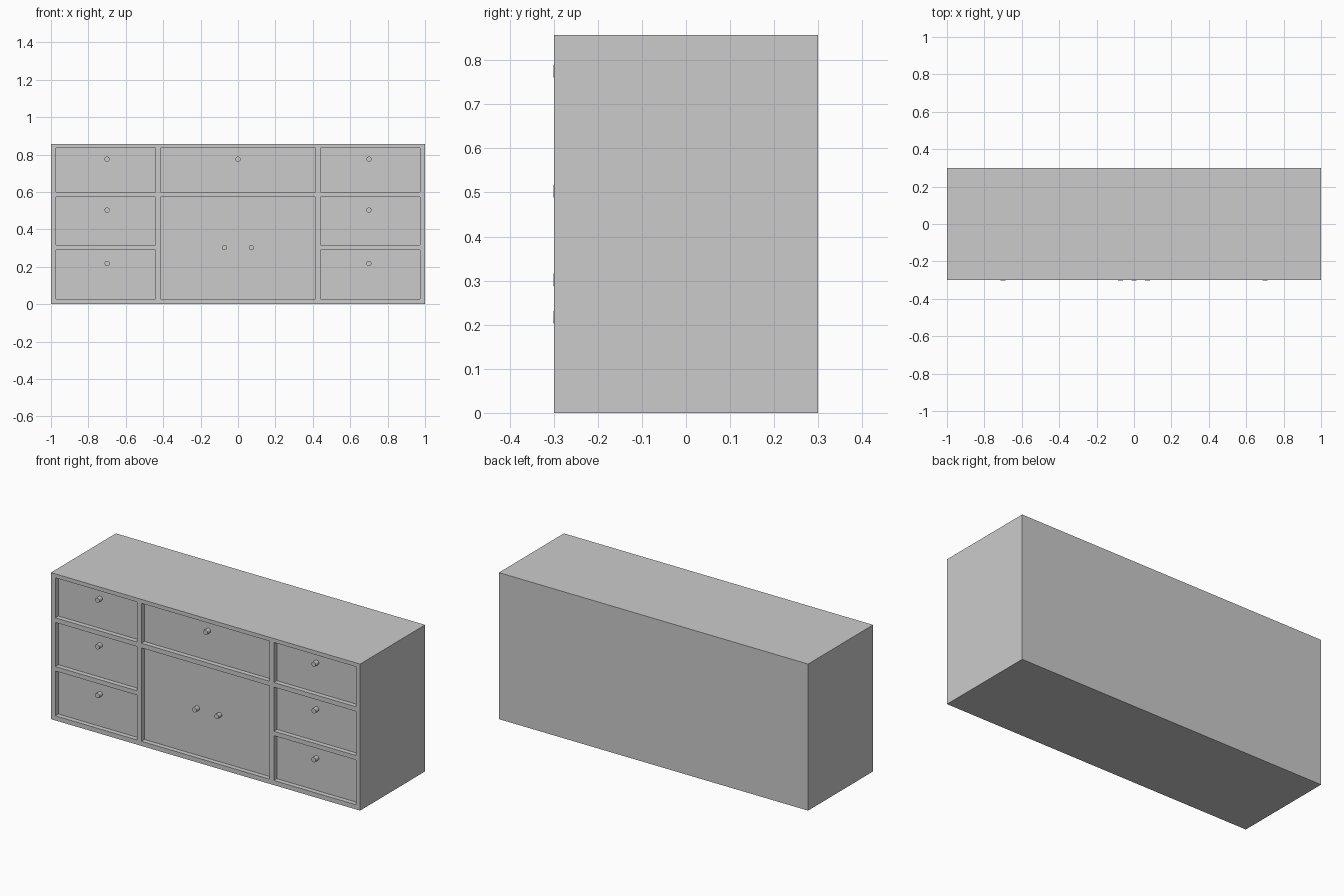
import bpy, bmesh, math
from mathutils import Matrix, Vector

if "Cube" in bpy.data.objects:
    bpy.data.objects.remove(bpy.data.objects["Cube"])

W, D, H = 2.0, 0.6, 0.857
FRONT = -D / 2
RECESS = 0.028      # how far the drawer fronts sit back
THICK = 0.02        # drawer front thickness


def add_box(bm, x0, x1, y0, y1, z0, z1):
    size = Vector((x1 - x0, y1 - y0, z1 - z0))
    mid = Vector((x0 + x1, y0 + y1, z0 + z1)) / 2
    bmesh.ops.create_cube(bm, size=1, matrix=Matrix.Translation(mid) @ Matrix.Diagonal((*size, 1)))


def make_object(name, bm):
    mesh = bpy.data.meshes.new(name)
    bm.to_mesh(mesh)
    bm.free()
    obj = bpy.data.objects.new(name, mesh)
    bpy.context.collection.objects.link(obj)
    return obj


def make_box(name, *bounds):
    bm = bmesh.new()
    add_box(bm, *bounds)
    return make_object(name, bm)


def make_knob(name, x, z, radius=0.014):
    # short round peg from the drawer front to just past the frame
    back, tip = FRONT + RECESS + 0.005, FRONT - 0.001
    bm = bmesh.new()
    bmesh.ops.create_cone(
        bm, cap_ends=True, segments=16, radius1=radius, radius2=radius, depth=back - tip,
        matrix=Matrix.Translation((x, (back + tip) / 2, z)) @ Matrix.Rotation(math.pi / 2, 4, 'X'))
    obj = make_object(name, bm)
    bpy.ops.object.select_all(action='DESELECT')
    obj.select_set(True)
    bpy.context.view_layer.objects.active = obj
    bpy.ops.object.shade_smooth_by_angle(angle=math.radians(35))


# openings: name, x0, x1, z0, z1, knob positions
rows = [("top", 0.600, 0.834, 0.775), ("middle", 0.315, 0.573, 0.503), ("bottom", 0.027, 0.289, 0.217)]
openings = []
for row, z0, z1, kz in rows:
    openings.append((f"left_{row}_drawer", -0.972, -0.442, z0, z1, [(-0.70, kz)]))
    openings.append((f"right_{row}_drawer", 0.442, 0.972, z0, z1, [(0.70, kz)]))
openings.append(("centre_drawer", -0.415, 0.415, 0.600, 0.834, [(0, 0.775)]))
openings.append(("centre_door", -0.415, 0.415, 0.027, 0.573, [(-0.072, 0.302), (0.072, 0.302)]))

# carcass with the openings cut into its front
carcass = make_box("carcass", -W / 2, W / 2, FRONT, D / 2, 0, H)
bm = bmesh.new()
for _, x0, x1, z0, z1, _k in openings:
    add_box(bm, x0, x1, FRONT - 0.1, FRONT + RECESS + THICK, z0, z1)
cutter = make_object("opening_cutter", bm)
cutter.hide_render = True

cut = carcass.modifiers.new("openings", 'BOOLEAN')
cut.operation = 'DIFFERENCE'
cut.solver = 'EXACT'
cut.object = cutter
bpy.context.view_layer.objects.active = carcass
bpy.ops.object.modifier_apply(modifier=cut.name)
bpy.data.objects.remove(cutter)

# recessed drawer and door fronts with their knobs
for name, x0, x1, z0, z1, knobs in openings:
    make_box(f"{name}_front", x0, x1, FRONT + RECESS, FRONT + RECESS + THICK, z0, z1)
    for i, (kx, kz) in enumerate(knobs, 1):
        make_knob(f"{name}_knob_{i}", kx, kz)
